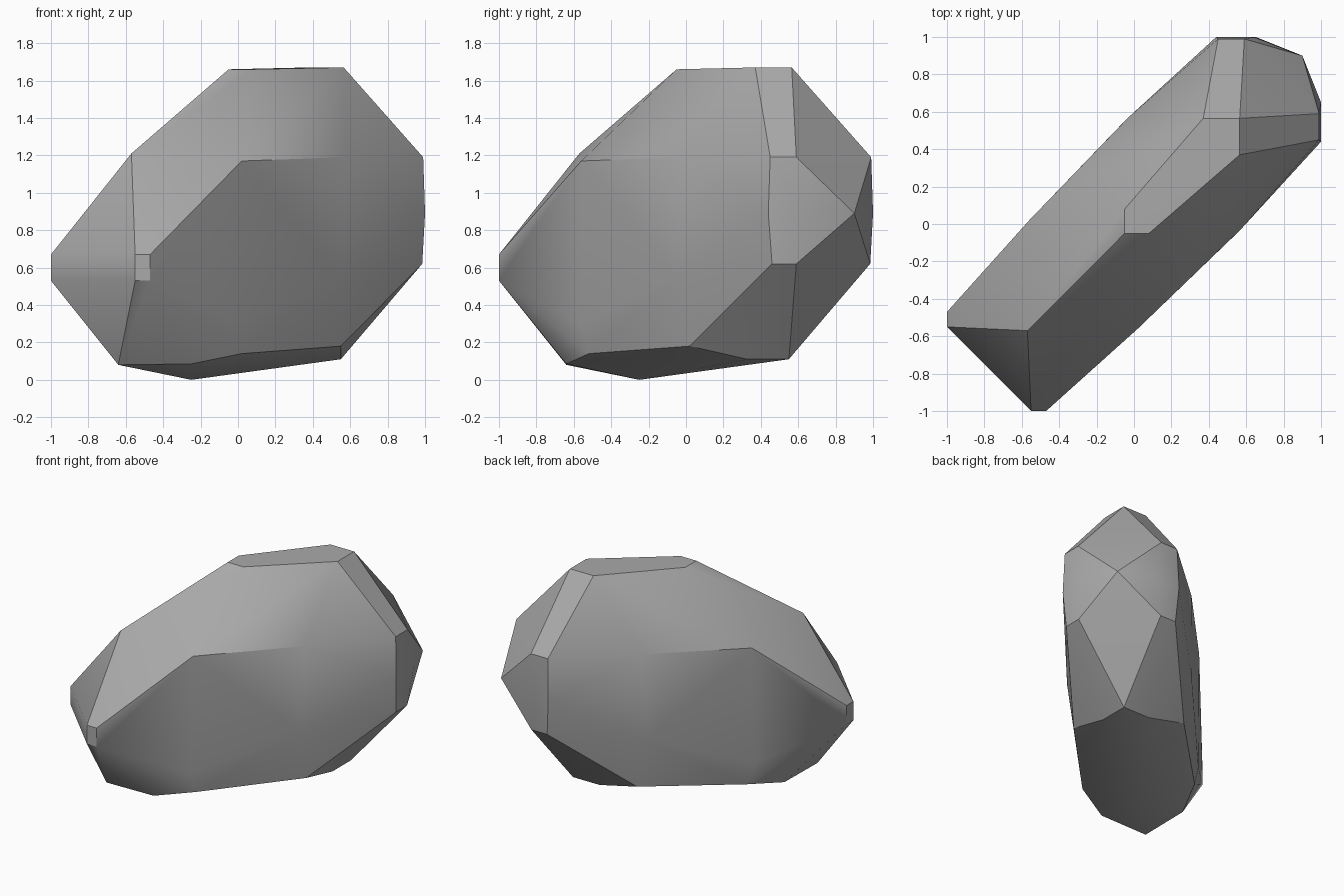
import bpy, bmesh, math

cube = bpy.data.objects.get("Cube")
if cube:
    bpy.data.objects.remove(cube, do_unlink=True)

# Stone material
stone = bpy.data.materials.new("stone grey")
stone.use_nodes = True
grey = (0.4, 0.4, 0.4, 1)
stone.diffuse_color = grey
stone.node_tree.nodes["Principled BSDF"].inputs["Base Color"].default_value = grey

# Corners along the ridge, nose and belly, on the diagonal symmetry plane (x = y): (d, z)
centre = [(-0.05, 1.66), (0.565, 1.67), (0.9, 0.89), (0.55, 0.11),
          (-0.25, 0.0), (-0.64, 0.08), (-0.57, 1.21)]

# Corners of one flank; the other flank swaps x and y
flank = [
    (0.08, -0.05, 1.66), (0.565, 0.37, 1.67),                       # top facet
    (-0.55, -1, 0.67), (-0.47, -1, 0.67),                           # tail facet
    (-0.55, -1, 0.53), (-0.47, -1, 0.53),
    (0.99, 0.45, 1.19), (0.99, 0.59, 1.19), (1, 0.65, 0.89),        # cheek facet
    (0.985, 0.59, 0.62), (0.985, 0.46, 0.62), (1, 0.44, 0.89),
    (0.705, 0.395, 1.515),                                          # shoulder
    (0.02, -0.56, 1.17), (0.57, -0.03, 1.19),                       # broad side
    (0.55, -0.05, 0.55), (0.0, -0.57, 0.3),
    (0.02, -0.52, 0.14), (0.55, 0.02, 0.18),                        # lower rim
    (0.55, 0.33, 0.11), (-0.25, -0.64, 0.085),
]

# Stretch a faceted skin over the corners
bm = bmesh.new()
for d, z in centre:
    bm.verts.new((d, d, z))
for x, y, z in flank:
    bm.verts.new((x, y, z))
    bm.verts.new((y, x, z))
hull = bmesh.ops.convex_hull(bm, input=bm.verts[:])
loose = {v for v in hull["geom_interior"] + hull["geom_unused"]
         if isinstance(v, bmesh.types.BMVert)}
bmesh.ops.delete(bm, geom=list(loose), context='VERTS')
bmesh.ops.dissolve_limit(bm, angle_limit=math.radians(1),
                         verts=bm.verts[:], edges=bm.edges[:])
bmesh.ops.recalc_face_normals(bm, faces=bm.faces[:])

mesh = bpy.data.meshes.new("boulder")
bm.to_mesh(mesh)
bm.free()
mesh.materials.append(stone)
boulder = bpy.data.objects.new("boulder", mesh)
bpy.context.collection.objects.link(boulder)

# Soft shading with crisp facet edges
bpy.context.view_layer.objects.active = boulder
boulder.select_set(True)
bpy.ops.object.shade_smooth_by_angle(angle=math.radians(30))
